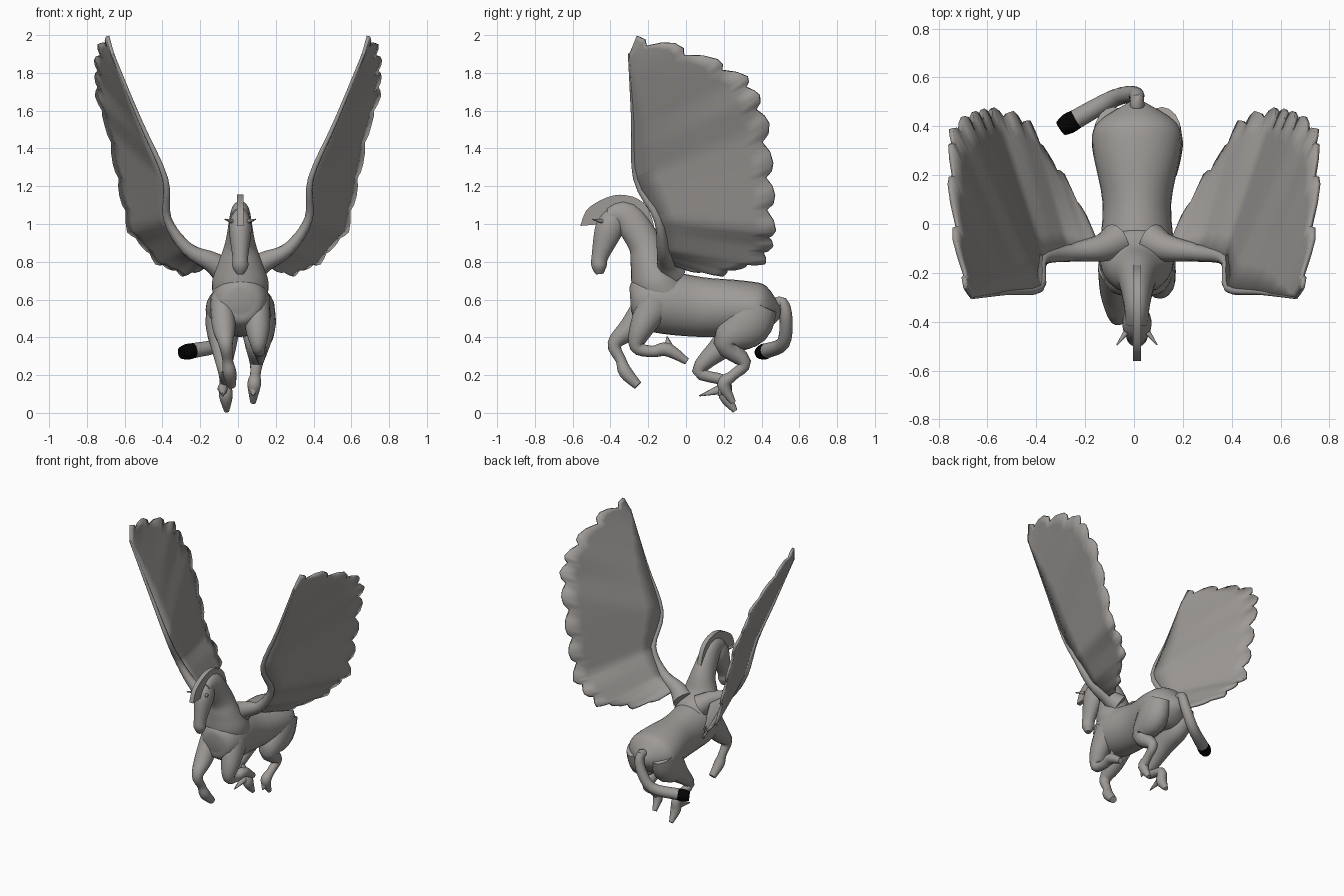
import bpy, bmesh, math
from mathutils import Vector

if "Cube" in bpy.data.objects:
    bpy.data.objects.remove(bpy.data.objects["Cube"])


def material(name, col):
    m = bpy.data.materials.new(name)
    m.diffuse_color = (*col, 1)
    m.use_nodes = True
    m.node_tree.nodes["Principled BSDF"].inputs["Base Color"].default_value = m.diffuse_color
    return m


GREY = material("warm_grey", (0.34, 0.324, 0.31))
BLACK = material("black", (0.001, 0.001, 0.001))
CX = 0.012  # the horse's midline sits slightly right of centre


def finish(name, verts, faces, mat=GREY, angle=50):
    me = bpy.data.meshes.new(name)
    me.from_pydata([tuple(v) for v in verts], [], faces)
    bm = bmesh.new()
    bm.from_mesh(me)
    bmesh.ops.recalc_face_normals(bm, faces=bm.faces[:])
    bm.to_mesh(me)
    bm.free()
    ob = bpy.data.objects.new(name, me)
    bpy.context.collection.objects.link(ob)
    me.materials.append(mat)
    bpy.ops.object.select_all(action='DESELECT')
    bpy.context.view_layer.objects.active = ob
    ob.select_set(True)
    bpy.ops.object.shade_smooth_by_angle(angle=math.radians(angle))
    return ob


def spline(p, sub):
    """Catmull-Rom through points of any dimension."""
    out = []
    for i in range(len(p) - 1):
        a, b, c, d = p[max(i - 1, 0)], p[i], p[i + 1], p[min(i + 2, len(p) - 1)]
        for k in range(sub):
            t = k / sub
            out.append([0.5 * (2 * q + (r - o) * t + (2 * o - 5 * q + 4 * r - s) * t * t
                               + (3 * q - o - 3 * r + s) * t ** 3) for o, q, r, s in zip(a, b, c, d)])
    return out + [list(p[-1])]


def tube(name, pts, ref=(1, 0, 0), sub=4, n=20, mat=GREY):
    """Loft ellipses along a path; points are x, y, z, width radius[, depth radius]."""
    pts = spline([p if len(p) == 5 else (*p, p[3]) for p in pts], sub)
    pos = [Vector(p[:3]) for p in pts]
    verts, faces = [], []
    for i, p in enumerate(pts):
        t = (pos[min(i + 1, len(pos) - 1)] - pos[max(i - 1, 0)]).normalized()
        side = Vector(ref)
        side = (side - t * side.dot(t)).normalized()
        up = t.cross(side)
        for k in range(n):
            a = 2 * math.pi * k / n
            verts.append(pos[i] + side * math.cos(a) * p[3] + up * math.sin(a) * p[4])
    for i in range(len(pts) - 1):
        for k in range(n):
            j = (k + 1) % n
            faces.append((i * n + k, i * n + j, i * n + n + j, i * n + n + k))
    faces += [tuple(range(n)), tuple(range(len(verts) - n, len(verts)))]
    return finish(name, verts, faces, mat)


def mirror(ob):
    ob.modifiers.new("mirror", 'MIRROR').use_axis = (True, False, False)


def spike(name, base, tip, r):
    return tube(name, [(*base, r), (*tip, 0.003)], (1, -1, 1), 1, 8)


def trunk(name, *rows):
    """Midline part from y, z, half width, half depth."""
    tube(name, [(CX, *r) for r in rows], n=28)


# Barrel, neck and head
trunk("body", (-.295, .60, .05, .06), (-.265, .60, .12, .125), (-.15, .59, .155, .165), (.08, .56, .14, .158),
      (.3, .555, .18, .145), (.41, .54, .165, .13), (.5, .53, .03, .03))
trunk("neck", (-.09, .60, .14, .13), (-.155, .69, .15, .135), (-.19, .79, .118, .105), (-.22, .9, .08, .088),
      (-.32, 1.04, .055, .08), (-.41, 1.04, .045, .045))
trunk("head", (-.37, 1.06, .04, .05), (-.405, .98, .06, .075), (-.455, .83, .042, .045), (-.46, .775, .042, .04),
      (-.457, .735, .02, .02))

# Thin upright crest of mane
crest = spline([(-.56, .99), (-.51, 1.09), (-.35, 1.155), (-.2, 1.08), (-.13, .78)], 5)
crest += [[-.22, .9], [-.36, 1.03], [-.44, 1.0]]
m = len(crest)
finish("mane", [(x, y, z) for x in (-.004, .028) for y, z in crest],
       [tuple(range(m)), tuple(range(m, 2 * m))] + [(i, (i + 1) % m, m + (i + 1) % m, m + i) for i in range(m)],
       angle=30)

# Ears
for s, side in ((1, "right"), (-1, "left")):
    spike(side + "_ear", (CX + s * .045, -.445, 1.015), (CX + s * .082, -.495, 1.025), .012)


def leg(name, x0, x1, top, *path):
    """Leg drifting sideways from x0 to x1; top radius, then y, z, radius."""
    last = len(path) - 1
    tube(name, [(x0 + (x1 - x0) * i / last, y, z, r * (.7 if r > .08 else 1), r)
                for i, (y, z, r) in enumerate(((*path[0], top), *path[1:]))], n=16)


leg("left_front_leg", -.085, -.035, .09, (-.17, .60), (-.29, .455, .062), (-.378, .365, .038), (-.345, .28, .028),
    (-.32, .215, .036), (-.255, .145, .024))
leg("right_front_leg", .1, .12, .1, (-.15, .60), (-.235, .45, .065), (-.26, .35, .038), (-.18, .325, .03),
    (-.1, .335, .036), (.005, .272, .018))
leg("right_hind_leg", .115, .08, .11, (.38, .58), (.32, .47, .13), (.215, .37, .07), (.31, .265, .036),
    (.25, .2, .028), (.2, .15, .036), (.25, .055, .015))
leg("left_hind_leg", -.085, -.06, .11, (.38, .58), (.32, .47, .13), (.2, .36, .07), (.065, .22, .034),
    (.2, .17, .03), (.21, .09, .036), (.26, .01, .014))

# Fetlock hair
spike("front_fetlock_hair", (.11, -.09, .34), (.11, -.1, .405), .03)
for s, side, y in ((1, "right", .17), (-1, "left", .07)):
    spike(side + "_hind_fetlock_hair", (s * .08, .2, .13), (s * .08, y, .09), .03)

# Tail with a black tip
tail_end = (-.235, .43, .33, .04)
tube("tail", [(CX, .46, .57, .03), (CX, .51, .585, .03), (0, .53, .5, .034), (-.08, .515, .37, .036), tail_end],
     (1, -1, 1))
tube("tail_tip", [tail_end, (-.27, .41, .323, .042), (-.3, .39, .318, .032)], (1, -1, 1), mat=BLACK)

# Wing: straight strips from the leading edge to feather tips, with notches between feathers
lead = [Vector(p) for p in ((.14, -.1, .80), (.27, -.12, .87), (.375, -.15, 1.03), (.385, -.265, 1.24),
                            (.52, -.28, 1.55), (.665, -.3, 1.9))]
peaks = [Vector(p) for p in ((.2, .03, .75), (.29, .2, .725), (.36, .29, .765), (.43, .42, .79), (.50, .46, .88),
                             (.58, .475, .96), (.62, .47, 1.15), (.655, .46, 1.32), (.70, .44, 1.53),
                             (.75, .39, 1.68), (.752, .325, 1.78), (.755, .165, 1.87), (.735, -.06, 1.955),
                             (.69, -.26, 1.995))]
K, verts, faces = 6, [], []
rows = 4 * (len(peaks) - 1) + 1
for i in range(rows):
    u = i / (rows - 1) * (len(lead) - 1)
    j = min(int(u), len(lead) - 2)
    a = lead[j].lerp(lead[j + 1], u - j)
    tip = peaks[i // 4]
    if i % 4:  # rounded feather end, then a notch pulled back towards the leading edge
        nxt = peaks[i // 4 + 1]
        gap = (nxt - tip).length
        tip = tip.lerp(nxt, (0, .3, .6, .75)[i % 4])
        tip = tip + (a - tip).normalized() * (0, .012, .025 + .12 * gap, .012)[i % 4]
    verts += [a.lerp(tip, k / K) for k in range(K + 1)]
for i in range(rows - 1):
    for k in range(K):
        a = i * (K + 1) + k
        faces.append((a, a + 1, a + K + 2, a + K + 1))
wing = finish("wing", verts, faces)
sol = wing.modifiers.new("thickness", 'SOLIDIFY')
sol.thickness, sol.offset = 0.018, 0
mirror(wing)

# Wing arm thinning along the leading edge
arm = [(.07, -.07, .75, .075)] + [(*p, .052 * .62 ** i + .003) for i, p in enumerate(lead)]
mirror(tube("wing_arm", arm, (1, -1, 1), 4, 14))
